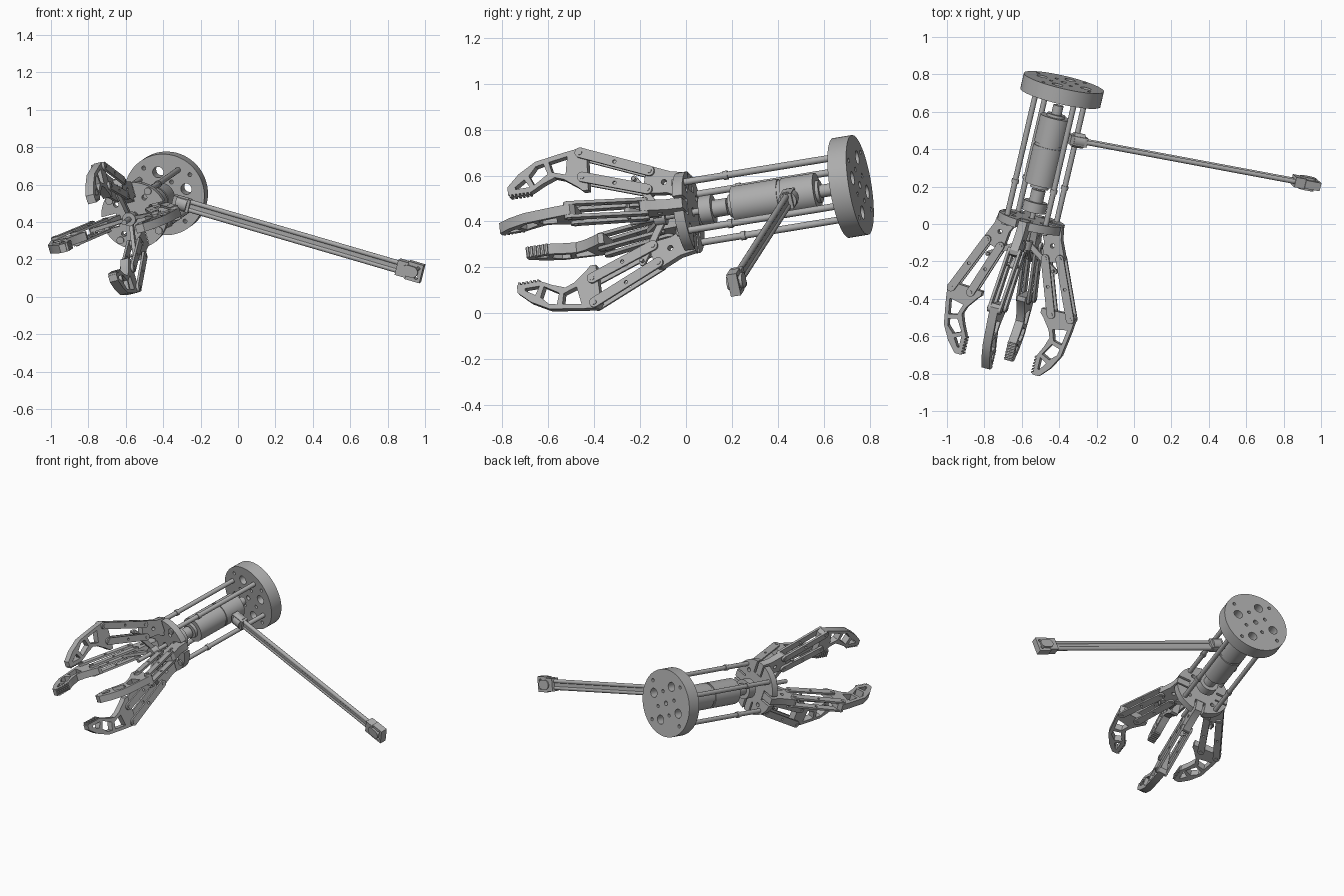
import bpy
from math import sin, cos, pi, tau, hypot, atan2, radians
from mathutils import Matrix, Vector

cube = bpy.data.objects.get("Cube")
if cube:
    bpy.data.objects.remove(cube, do_unlink=True)

GREY = (0.42, 0.42, 0.42, 1)
metal = bpy.data.materials.new("plain grey metal")
metal.use_nodes = True
metal.diffuse_color = GREY
metal.node_tree.nodes["Principled BSDF"].inputs["Base Color"].default_value = GREY


def frame(origin, x, z):
    """Right-handed frame with exact z and x made square to it."""
    z = Vector(z).normalized()
    x = Vector(x)
    x = (x - z * x.dot(z)).normalized()
    m = Matrix((x, z.cross(x), z)).transposed().to_4x4()
    m.translation = origin
    return m


def circle(r, cx=0, cy=0, n=24):
    return [(cx + r * cos(tau * i / n), cy + r * sin(tau * i / n)) for i in range(n)]


def stadium(p, q, r, n=10):
    a = atan2(q[1] - p[1], q[0] - p[0])
    return [(c[0] + r * cos(a + b + pi * i / n), c[1] + r * sin(a + b + pi * i / n))
            for c, b in ((q, -pi / 2), (p, pi / 2)) for i in range(n + 1)]


def rect(x0, x1, y0, y1):
    return [(x0, y0), (x1, y0), (x1, y1), (x0, y1)]


def plate(name, outlines, thick, matrix):
    """Flat part: first outline is the edge, the others are holes."""
    cu = bpy.data.curves.new(name, 'CURVE')
    cu.dimensions, cu.fill_mode, cu.extrude = '2D', 'BOTH', thick / 2
    for pts in outlines:
        sp = cu.splines.new('POLY')
        sp.points.add(len(pts) - 1)
        for p, co in zip(sp.points, pts):
            p.co = (co[0], co[1], 0, 1)
        sp.use_cyclic_u = True
    tmp = bpy.data.objects.new(name + "_outline", cu)
    bpy.context.collection.objects.link(tmp)
    dg = bpy.context.evaluated_depsgraph_get()
    me = bpy.data.meshes.new_from_object(tmp.evaluated_get(dg))
    bpy.data.objects.remove(tmp, do_unlink=True)
    me.name = name
    me.materials.clear()
    me.materials.append(metal)
    me.polygons.foreach_set("use_smooth", [True] * len(me.polygons))
    me.set_sharp_from_angle(angle=radians(30))
    ob = bpy.data.objects.new(name, me)
    bpy.context.collection.objects.link(ob)
    ob.matrix_world = matrix
    return ob


def rod(name, r, p, q, m, n=24):
    """Round bar from p to q in frame m."""
    p, q = Vector(p), Vector(q)
    turn = (q - p).to_track_quat('Z', 'Y').to_matrix().to_4x4()
    return plate(name, [circle(r, n=n)], (q - p).length,
                 m @ Matrix.Translation((p + q) / 2) @ turn)


def lift(s):
    return Matrix.Translation((0, 0, s))


# Gripper frame: z runs forward from the front plate, x and y follow the fingers
BACK = Vector((0.225, 0.96, 0.157)).normalized()
G = frame((-0.55, 0.01, 0.437), (0.94, -0.26, 0.24), -BACK)
quarters = [k * pi / 2 for k in range(4)]


def ring(r, hole, offset=0):
    return [circle(hole, r * cos(a + offset), r * sin(a + offset), 16) for a in quarters]


# Back disc with bolt holes
plate("back_disc", [circle(0.22, n=64), circle(0.016)] + ring(0.125, 0.03)
      + ring(0.18, 0.011, 0.4) + ring(0.08, 0.011, pi / 4), 0.085, G @ lift(-0.735))

# Front plate, slotted where the fingers enter
edge = []
slot = 0.036
for a in quarters:
    for x, y in ((0.095, -slot), (0.095, slot)):
        edge.append((x * cos(a) - y * sin(a), x * sin(a) + y * cos(a)))
    half = atan2(slot, 0.18)
    for i in range(13):
        b = a + half + (pi / 2 - 2 * half) * i / 12
        edge.append((0.18 * cos(b), 0.18 * sin(b)))
plate("front_plate", [edge, circle(0.02)] + ring(0.115, 0.014, pi / 4), 0.045, G)

# Long spacer rods with screw ends
for a in quarters:
    x, y = 0.155 * cos(a + pi / 4), 0.155 * sin(a + pi / 4)
    rod("spacer_rod", 0.015, (x, y, 0), (x, y, -0.7), G, 16)
    rod("rod_screw", 0.02, (x, y, 0.02), (x, y, 0.032), G, 16)
    rod("rod_collar", 0.02, (x, y, -0.2), (x, y, -0.22), G, 16)

# Motor, coupling and lead screw: name, radius, front, back
for name, r, s0, s1 in (("motor_body", 0.084, -0.21, -0.42), ("motor_neck", 0.078, -0.42, -0.435),
                        ("motor_gearbox", 0.084, -0.435, -0.585), ("motor_cap", 0.05, -0.585, -0.6),
                        ("motor_nub", 0.028, -0.6, -0.65), ("coupling_disc", 0.064, -0.06, -0.115),
                        ("coupling_hub", 0.038, -0.115, -0.18), ("motor_boss", 0.05, -0.19, -0.21),
                        ("lead_screw", 0.014, 0.26, -0.2), ("screw_nut", 0.036, 0.1, 0.15)):
    rod(name, r, (0, 0, s0), (0, 0, s1), G, 40)

# Fingers: outlines are (distance out, distance forward)
outer_base, inner_base = (0.208, 0.148), (0.128, 0.165)
outer_knuckle, inner_knuckle = (0.34, 0.45), (0.23, 0.45)
claw = [(0.17, 0.43), (0.34, 0.422), (0.364, 0.44), (0.355, 0.52), (0.334, 0.655), (0.29, 0.735),
        (0.24, 0.79), (0.205, 0.79), (0.203, 0.685), (0.23, 0.63), (0.25, 0.575), (0.235, 0.535),
        (0.19, 0.475), (0.17, 0.455)]
claw_holes = [[(0.335, 0.51), (0.322, 0.595), (0.275, 0.585), (0.255, 0.525)],
              [(0.319, 0.62), (0.312, 0.655), (0.275, 0.69), (0.23, 0.67), (0.27, 0.605)],
              [(0.262, 0.712), (0.235, 0.755), (0.225, 0.755), (0.225, 0.69)]]
bracket = [(0.075, -0.02), (0.178, -0.02), (0.19, 0.05), (0.228, 0.135), (0.225, 0.16),
           (0.205, 0.168), (0.135, 0.185), (0.112, 0.175), (0.1, 0.08), (0.075, 0.03)]
for a in quarters:
    F = G @ Matrix.Rotation(a, 4, 'Z') @ Matrix.Rotation(pi / 2, 4, 'X')
    plate("finger_claw", [claw] + claw_holes, 0.046, F)
    plate("finger_bracket", [bracket, circle(0.012, 0.15, 0.09, 16)], 0.046, F)
    for i in range(6):
        s = 0.69 + i * 0.017
        plate("grip_tooth", [rect(0.194, 0.206, s, s + 0.009)], 0.046, F)
    for base, knuckle in ((outer_base, outer_knuckle), (inner_base, inner_knuckle)):
        mid = [(p + q) / 2 for p, q in zip(base, knuckle)]
        for side in (-0.03, 0.03):
            plate("finger_link", [stadium(base, knuckle, 0.022), circle(0.008, *mid, 12)],
                  0.014, F @ lift(side))
        for x, s in (base, knuckle):
            rod("pivot_pin", 0.011, (x, s, -0.041), (x, s, 0.041), F, 16)
    plate("push_link", [stadium((0.03, 0.125), (0.19, 0.225), 0.014)], 0.02, F)
    rod("push_pin", 0.008, (0.185, 0.222, -0.036), (0.185, 0.222, 0.036), F, 12)

# Side arm: x runs outwards along it
A = frame((-0.29, 0.445, 0.495), (1.28, -0.245, -0.375), BACK)
plate("arm_clamp", [rect(-0.06, 0.035, -0.035, 0.035)], 0.05, A)
rod("arm_clamp_collar", 0.04, (-0.04, 0, 0), (0.02, 0, 0), A)
for y in (-0.022, 0.022):
    rod("arm_rod", 0.013, (0, y, 0), (1.24, y, 0), A, 16)
plate("arm_rail", [rect(0, 1.24, -0.016, 0.016)], 0.014, A)
plate("arm_end_sleeve", [rect(1.21, 1.27, -0.042, 0.042)], 0.055, A)
plate("arm_end_block", [stadium((1.27, 0), (1.3, 0), 0.03)], 0.07, A)
plate("arm_end_jaw", [rect(1.265, 1.35, -0.05, 0.05), circle(0.01, 1.325, -0.025, 16),
                      circle(0.01, 1.325, 0.025, 16)], 0.045, A)
